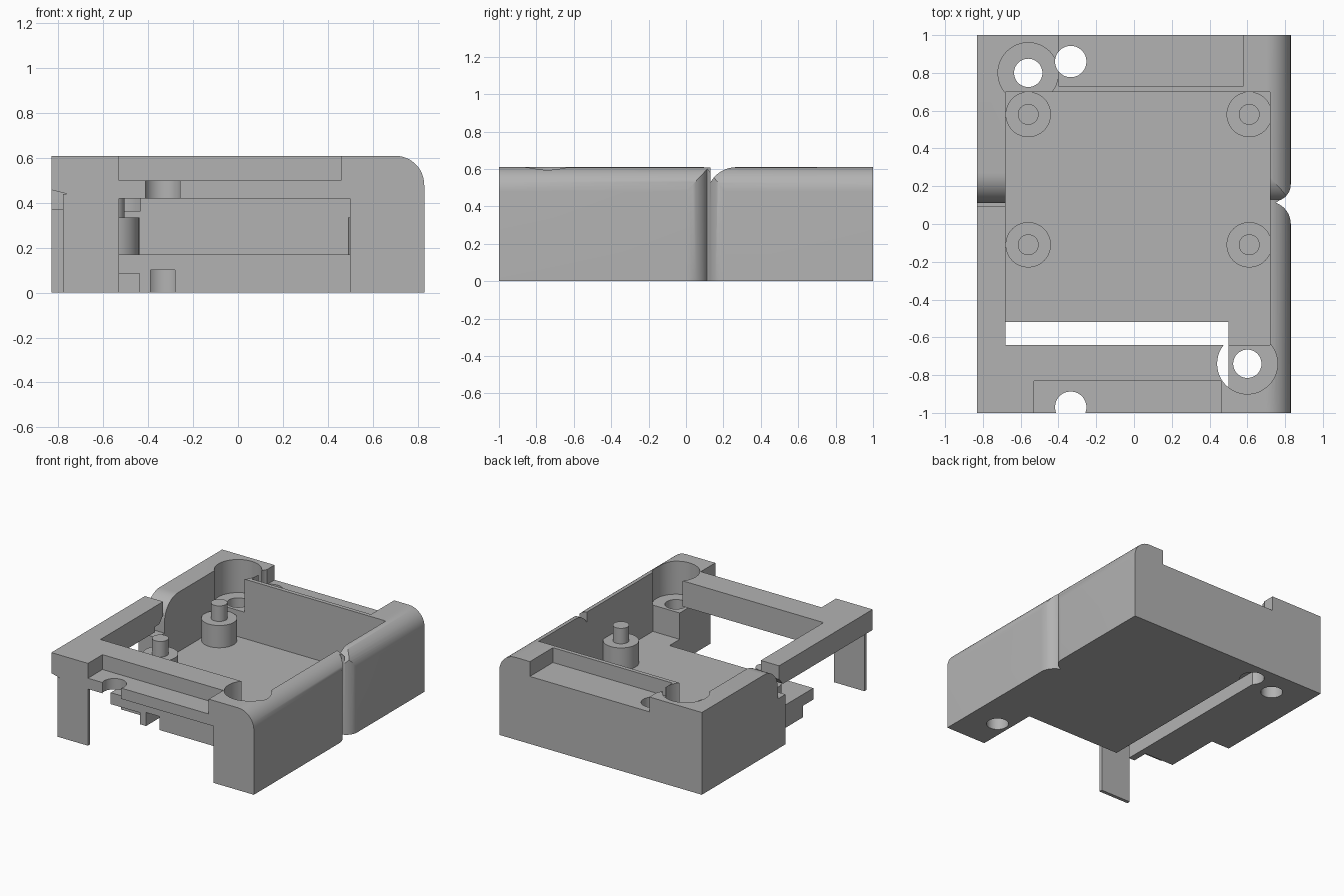
import bpy, bmesh, math
from mathutils import Vector

cube = bpy.data.objects.get("Cube")
if cube:
    bpy.data.objects.remove(cube, do_unlink=True)

grey = bpy.data.materials.new("plain grey")
grey.use_nodes = True
grey.diffuse_color = (0.45, 0.45, 0.45, 1)
grey.node_tree.nodes["Principled BSDF"].inputs["Base Color"].default_value = grey.diffuse_color


def prism(name, pts, axis, lo, hi):
    """Extrude a 2D outline along an axis: x takes (y, z), y takes (x, z), z takes (x, y)."""
    place = {"x": lambda a, b, c: (c, a, b),
             "y": lambda a, b, c: (a, c, b),
             "z": lambda a, b, c: (a, b, c)}[axis]
    bm = bmesh.new()
    face = bm.faces.new([bm.verts.new(place(a, b, lo)) for a, b in pts])
    ext = bmesh.ops.extrude_face_region(bm, geom=[face])
    shift = Vector(place(0, 0, hi - lo))
    bmesh.ops.translate(bm, vec=shift, verts=[v for v in ext["geom"] if isinstance(v, bmesh.types.BMVert)])
    bmesh.ops.recalc_face_normals(bm, faces=bm.faces)
    mesh = bpy.data.meshes.new(name)
    bm.to_mesh(mesh)
    bm.free()
    mesh.materials.append(grey)
    obj = bpy.data.objects.new(name, mesh)
    bpy.context.collection.objects.link(obj)
    return obj


def arc(cx, cy, r, start, end, n=12):
    angles = [math.radians(start + (end - start) * i / n) for i in range(n + 1)]
    return [(cx + r * math.cos(a), cy + r * math.sin(a)) for a in angles]


def box(name, x0, x1, y0, y1, z0, z1):
    return prism(name, [(x0, y0), (x1, y0), (x1, y1), (x0, y1)], "z", z0, z1)


def cylinder(name, x, y, r, z0, z1):
    return prism(name, arc(x, y, r, 0, 360, 48)[:-1], "z", z0, z1)


def activate(obj):
    bpy.ops.object.select_all(action="DESELECT")
    obj.select_set(True)
    bpy.context.view_layer.objects.active = obj


def cut(target, cutter):
    cutter.hide_render = True
    mod = target.modifiers.new("cut", "BOOLEAN")
    mod.operation = "DIFFERENCE"
    mod.solver = "EXACT"
    mod.object = cutter
    activate(target)
    bpy.ops.object.modifier_apply(modifier=mod.name)
    bpy.data.objects.remove(cutter, do_unlink=True)


def smooth(obj):
    activate(obj)
    bpy.ops.object.shade_smooth_by_angle(angle=math.radians(30))


# Main shell: block with one rounded long edge
TOP = 0.61
outline = [(-0.83, 0), (0.83, 0)] + arc(0.70, TOP - 0.13, 0.13, 0, 90) + [(-0.83, TOP)]
shell = prism("shell", outline, "y", -1, 1)

# Central cavity and the open space under the front bar
cut(shell, box("cavity", -0.68, 0.72, -0.64, 0.70, 0.17, 1))
cut(shell, box("front_opening", -0.9, 0.50, -1.1, -0.52, -0.1, 0.42))

# Open side wall beneath the sloped arm
cut(shell, prism("side_opening", [(-0.95, -0.1), (-0.68, -0.1), (-0.68, 0.42), (-0.95, 0.487)],
                 "y", -1.1, 0.02))

# Rounded end of the rear side wall and gap to the arm
rear_round = arc(0.27, 0.45, 0.16, 90, 180)
cut(shell, prism("arm_gap", [(0.27, 0.7)] + rear_round +
                 [(0.11, 0.37), (0.0, 0.37), (0.0, 0.46), (0.05, 0.46), (0.095, 0.51), (0.095, 0.7)],
                 "x", -0.9, -0.68))

# Notch between the two halves of the opposite wall
cut(shell, prism("wall_round", [(0.27, 0.7)] + [p for p in rear_round if p[0] > 0.13] +
                 [(0.13, 0.52), (0.13, 0.7)], "x", 0.72, 0.9))
front_corner = arc(0.71, 0.0, 0.12, 0, 70, 8)
rear_corner = arc(0.74, 0.21, 0.09, 290, 360, 8)
cut(shell, prism("wall_notch", [(0.9, 0)] + front_corner + rear_corner + [(0.9, 0.21)],
                 "z", -0.1, 1))

# Shallow pockets at the top of both ends
cut(shell, box("rear_pocket", -0.40, 0.58, 0.73, 1.1, 0.50, 1))
cut(shell, box("front_pocket", -0.53, 0.46, -1.1, -0.83, 0.50, 1))

# Counterbored screw holes in opposite corners
for x, y in ((-0.56, 0.80), (0.60, -0.74)):
    cut(shell, cylinder("counterbore", x, y, 0.16, 0.365, 1))
    cut(shell, cylinder("screw_hole", x, y, 0.075, -0.1, 1))

# Cable holes, underside groove and corner relief
for y in (0.86, -0.97):
    cut(shell, cylinder("cable_hole", -0.335, y, 0.083, -0.1, 1))
cut(shell, box("groove", -0.39, -0.28, -0.6, 0.86, -0.1, 0.10))
cut(shell, box("relief", -0.75, -0.44, -0.6, -0.40, -0.1, 0.085))
smooth(shell)

# Thin hanging plate at the front
box("front_plate", -0.78, -0.53, -1, -0.975, 0, 0.44)

# Four board posts, each a pedestal with a pin
for side, x in (("right", -0.56), ("left", 0.61)):
    for end, y in (("front", -0.11), ("rear", 0.58)):
        smooth(cylinder(f"{end}_{side}_pedestal", x, y, 0.12, 0.16, 0.335))
        smooth(cylinder(f"{end}_{side}_pin", x, y, 0.055, 0.32, 0.45))
